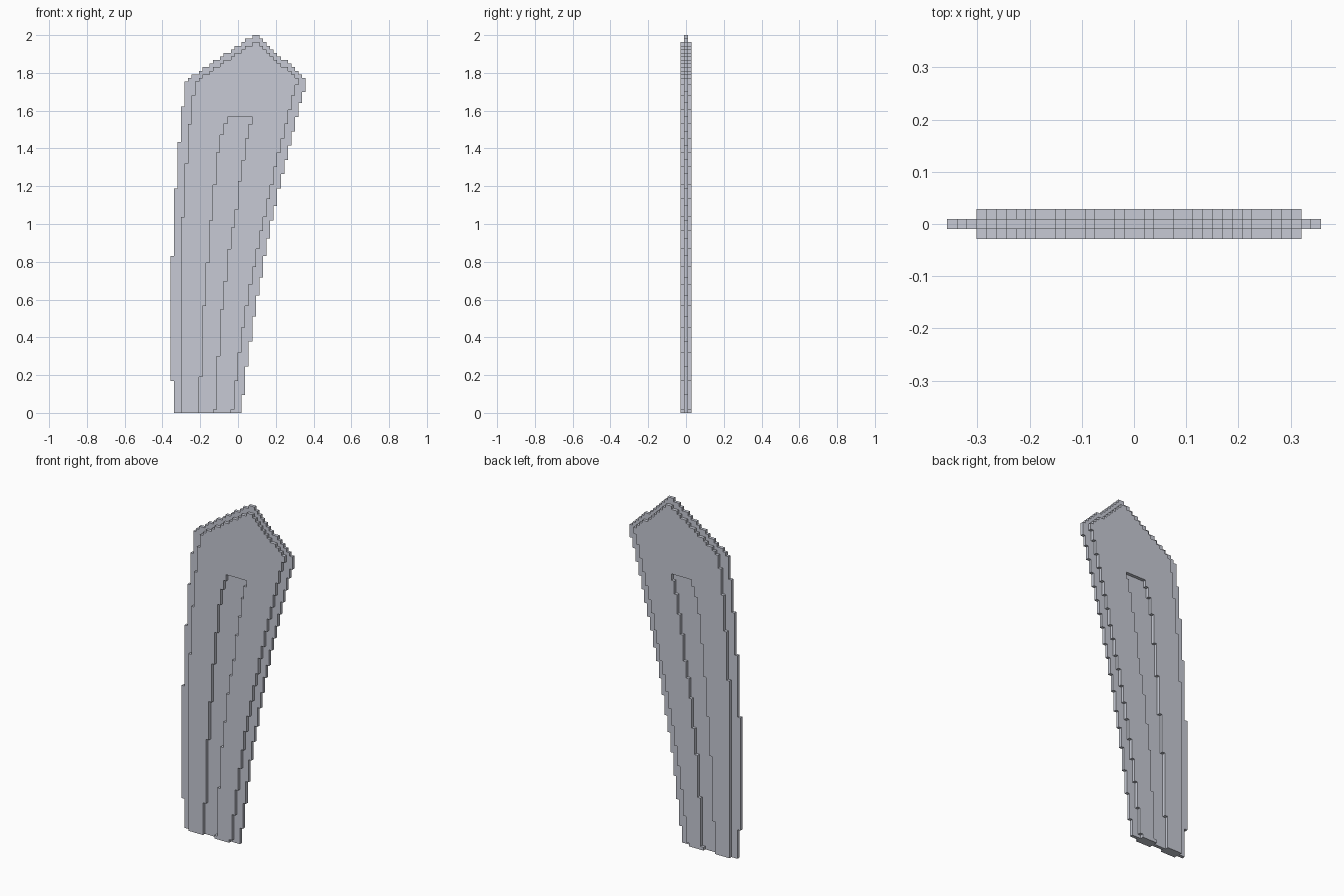
import bpy
import bmesh
import math

cube = bpy.data.objects.get("Cube")
if cube:
    bpy.data.objects.remove(cube, do_unlink=True)

ROWS = 106
UNIT = 2 / ROWS          # size of one step of the blocky silhouette

steel = bpy.data.materials.new("pale_steel_grey")
steel.use_nodes = True
COLOUR = (0.57, 0.59, 0.66, 1)
steel.diffuse_color = COLOUR
steel.node_tree.nodes["Principled BSDF"].inputs["Base Color"].default_value = COLOUR


def stepped(start, row_ends):
    """Edge that moves one unit to +x each time a row end is passed."""
    return lambda row: start + sum(row >= end for end in row_ends)


def pointed(left, right, drop):
    """Clip both edges with the slanted tip, lowered by some rows."""
    def tip_left(row):
        return max(left(row), math.floor(1.5 * (row + drop - 93)) - 14)

    def tip_right(row):
        return min(right(row), 6 + round((105 - drop - row) * 13 / 12))
    return tip_left, tip_right


def climb(edge, rows):
    """Staircase points along an edge, from the bottom row to the top."""
    points = []
    for row in range(rows):
        x = edge(row)
        if points and points[-1][0] == x:
            points[-1] = (x, row + 1)
        else:
            points += [(x, row), (x, row + 1)]
    return points


def slab(name, outline, y_front, y_back):
    """Extrude a flat outline from its front to its back."""
    bm = bmesh.new()
    face = bm.faces.new([bm.verts.new((x * UNIT, y_front * UNIT, z * UNIT))
                         for x, z in outline])
    side = bmesh.ops.extrude_face_region(bm, geom=[face])
    moved = [v for v in side["geom"] if isinstance(v, bmesh.types.BMVert)]
    bmesh.ops.translate(bm, verts=moved, vec=(0, (y_back - y_front) * UNIT, 0))
    bmesh.ops.recalc_face_normals(bm, faces=bm.faces)
    mesh = bpy.data.meshes.new(name)
    bm.to_mesh(mesh)
    bm.free()
    mesh.materials.append(steel)
    obj = bpy.data.objects.new(name, mesh)
    bpy.context.collection.objects.link(obj)


# Thin core that forms the cutting edge
bulge = stepped(-19, [44, 63, 76, 86, 93])
core_left, core_right = pointed(
    lambda row: -18 if row < 9 else bulge(row),
    stepped(1, [5, 13, 20, 27, 33, 38, 44, 49, 54, 58, 63, 67, 71, 75, 79,
                83, 87, 90]), 0)
slab("blade_core",
     climb(core_left, ROWS) + climb(core_right, ROWS)[::-1], -0.5, 0.5)

# Raised cheeks on both faces, each with a groove open at the bottom
cheek_left, cheek_right = pointed(
    stepped(-16, [55, 70, 81, 89]),
    stepped(-2, [1, 9, 17, 24, 30, 36, 41, 46, 51, 55, 60, 64, 69, 73, 77,
                 81, 85, 89, 92]), 2)
groove_left = stepped(-11, [10, 30, 42, 54, 64, 73, 78, 81])
groove_right = stepped(-7, [1, 16, 29, 37, 46, 52, 57, 65, 71, 77, 81])
GROOVE_TOP = 83
cheek = (climb(cheek_left, ROWS - 2) + climb(cheek_right, ROWS - 2)[::-1]
         + climb(groove_right, GROOVE_TOP) + climb(groove_left, GROOVE_TOP)[::-1])
for name, direction in (("front_cheek", -1), ("back_cheek", 1)):
    slab(name, cheek, direction * 0.5, direction * 1.5)
